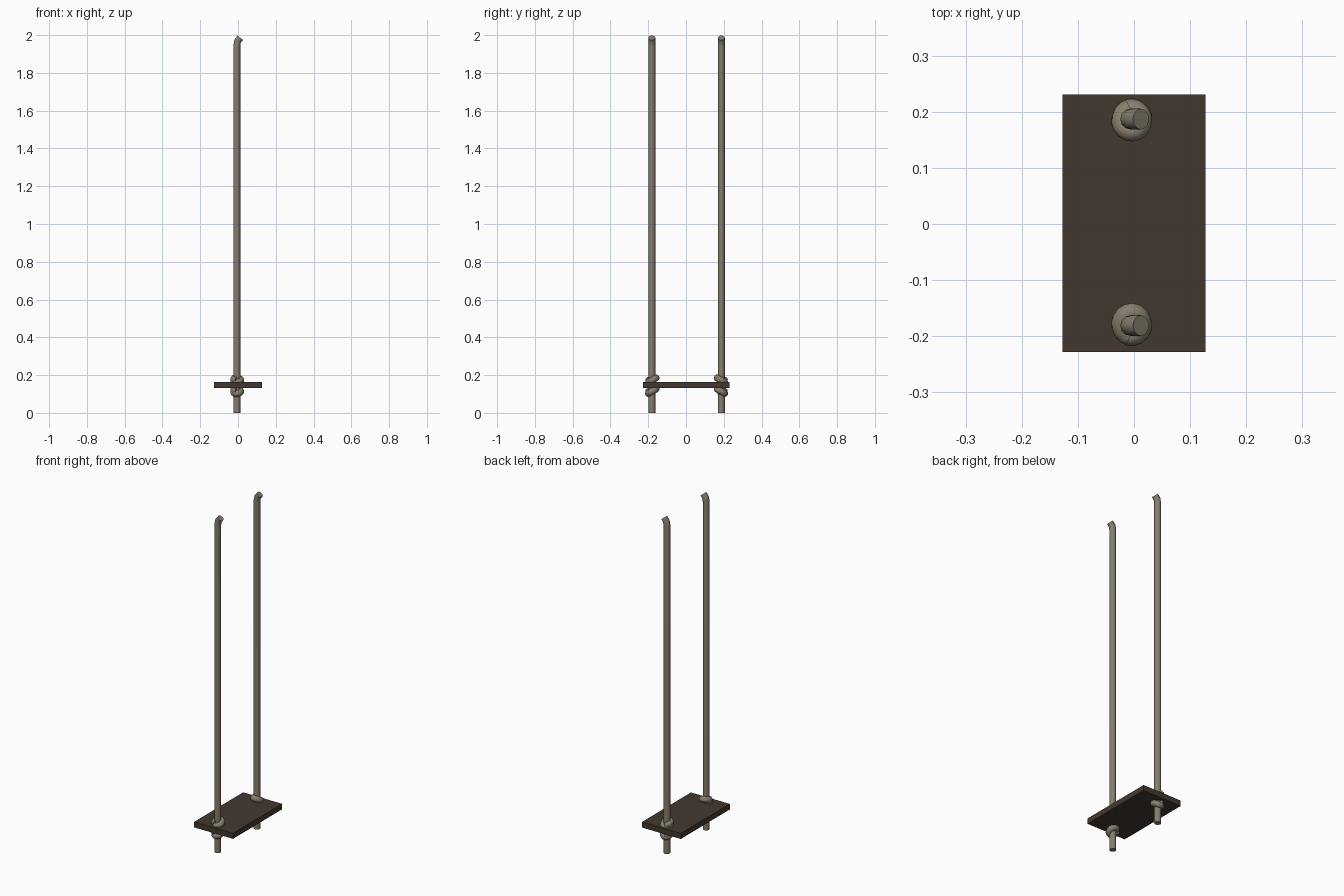
import bpy
from math import sin, cos, pi, radians

if "Cube" in bpy.data.objects:
    bpy.data.objects.remove(bpy.data.objects["Cube"])

ROPE_R = 0.0185
ROPE_X = -0.006


def material(name, color):
    m = bpy.data.materials.new(name)
    m.diffuse_color = (*color, 1)
    m.use_nodes = True
    m.node_tree.nodes["Principled BSDF"].inputs["Base Color"].default_value = m.diffuse_color
    return m


rope_mat = material("rope_tan", (0.24, 0.21, 0.155))
wood_mat = material("dark_wood", (0.055, 0.04, 0.028))


def tube(name, points, radius):
    """Sweep a 12-sided tube along points and turn it into a mesh."""
    curve = bpy.data.curves.new(name, 'CURVE')
    curve.dimensions = '3D'
    curve.bevel_depth = radius
    curve.bevel_resolution = 4
    curve.use_fill_caps = True
    spline = curve.splines.new('POLY')
    spline.points.add(len(points) - 1)
    for p, co in zip(spline.points, points):
        p.co = (*co, 1)
    obj = bpy.data.objects.new(name, curve)
    bpy.context.collection.objects.link(obj)
    bpy.ops.object.select_all(action='DESELECT')
    obj.select_set(True)
    bpy.context.view_layer.objects.active = obj
    bpy.ops.object.convert(target='MESH')
    obj = bpy.context.object
    obj.data.materials.append(rope_mat)
    bpy.ops.object.shade_smooth_by_angle(angle=radians(40))
    return obj


def knot(name, y, z, side):
    """One and a bit rising turns of rope, mirrored by side."""
    n, turns, rise = 22, 1.3, 0.016
    pts = []
    for i in range(n + 1):
        t = i / n
        a = radians(150) + t * turns * 2 * pi
        pts.append((ROPE_X + 0.002 + 0.019 * cos(a),
                    y + side * (0.002 + 0.021 * sin(a)),
                    z + rise * (t - 0.5) + 0.009 * sin(a)))
    tube(name, pts, 0.0175)


# Seat board
bpy.ops.mesh.primitive_cube_add(size=1, location=(0, 0.001, 0.147))
seat = bpy.context.object
seat.name = "seat_board"
seat.scale = (0.255, 0.459, 0.033)
bpy.ops.object.transform_apply(location=False, rotation=False, scale=True)
seat.data.materials.append(wood_mat)

# Ropes with bent tops, and knots above and below the board
for label, y, side in (("front", -0.181, 1), ("back", 0.187, -1)):
    tube(label + "_rope", [(ROPE_X, y, 0), (ROPE_X, y, 1.945),
                           (-0.002, y, 1.968), (0.0125, y, 1.986)], ROPE_R)
    knot(label + "_upper_knot", y, 0.174, side)
    knot(label + "_lower_knot", y, 0.115, side)
